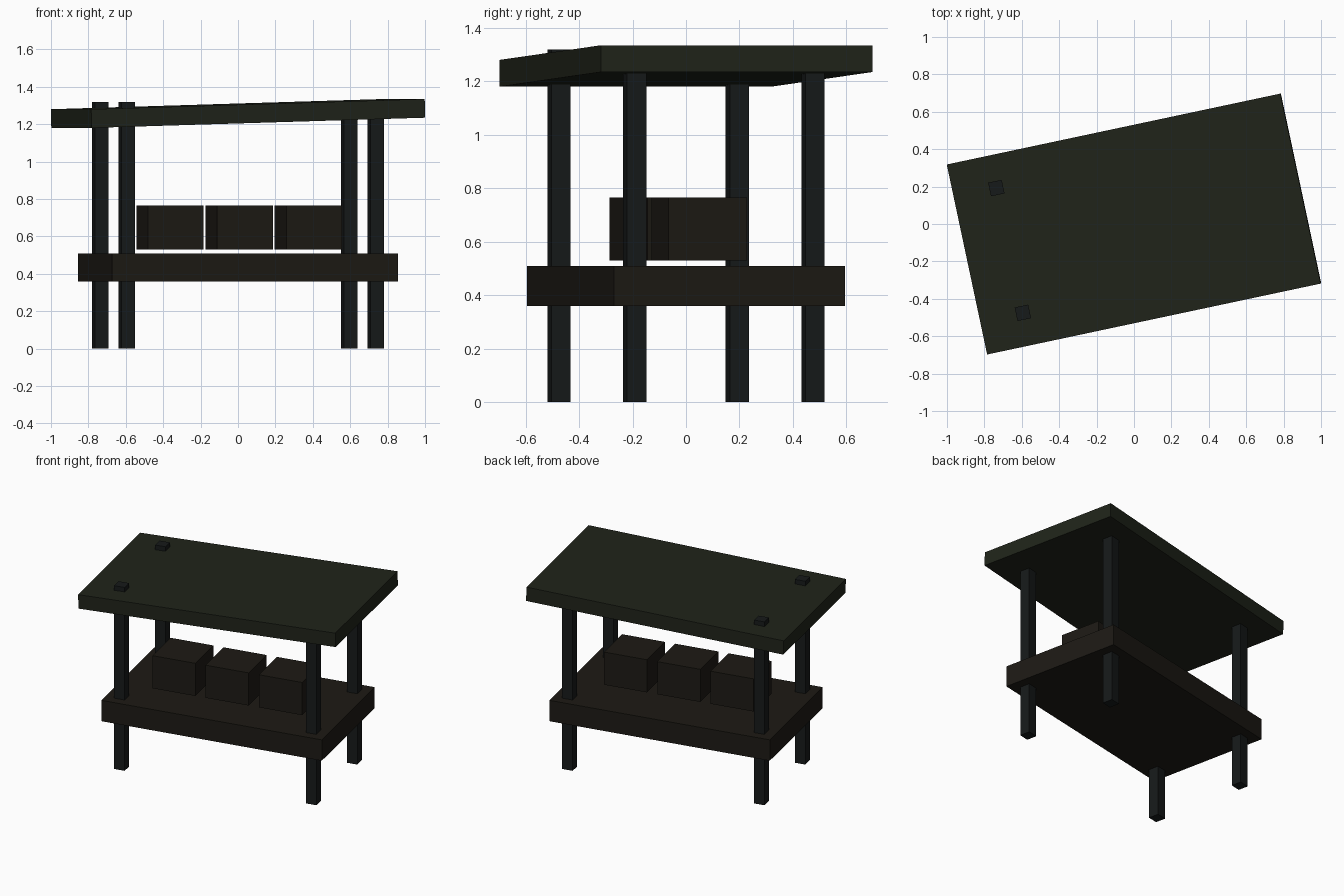
import bpy
from math import radians
from mathutils import Matrix

if "Cube" in bpy.data.objects:
    bpy.data.objects.remove(bpy.data.objects["Cube"])

TURN = radians(12)  # whole stall is turned about z


def material(name, rgb):
    m = bpy.data.materials.new(name)
    m.diffuse_color = (*rgb, 1)
    m.use_nodes = True
    m.node_tree.nodes["Principled BSDF"].inputs["Base Color"].default_value = m.diffuse_color
    return m


roof_mat = material("dark_green", (0.014, 0.017, 0.010))
wood_mat = material("dark_wood", (0.012, 0.010, 0.007))
post_mat = material("dark_grey", (0.008, 0.010, 0.010))


def box(name, centre, size, mat, tilt=0):
    """Box placed in the stall's own axes, then turned with the stall."""
    loc = Matrix.Rotation(TURN, 3, 'Z') @ Matrix.Translation(centre).to_translation()
    bpy.ops.mesh.primitive_cube_add(size=1, location=loc, rotation=(0, tilt, TURN))
    ob = bpy.context.object
    ob.name = name
    ob.scale = size
    bpy.ops.object.transform_apply(location=False, rotation=False, scale=True)
    ob.data.materials.append(mat)
    return ob


# Counter deck
box("counter", (0, 0, 0.435), (1.563, 0.884, 0.15), wood_mat)

# Sloping roof, higher on the right
box("roof", (0, 0, 1.2575), (1.824, 1.0385, 0.10), roof_mat, tilt=-0.03)

# Four corner posts, the left pair poking through the roof
for sx, side in ((-1, "left"), (1, "right")):
    for sy, end in ((-1, "front"), (1, "back")):
        box(f"{end}_{side}_post", (sx * 0.68, sy * 0.341, 0.66),
            (0.074, 0.074, 1.32), post_mat)

# Row of crates hovering just above the counter
for i, side in enumerate(("left", "middle", "right")):
    box(f"{side}_crate", ((i - 1) * 0.378, -0.03, 0.6475),
        (0.305, 0.30, 0.235), wood_mat)
